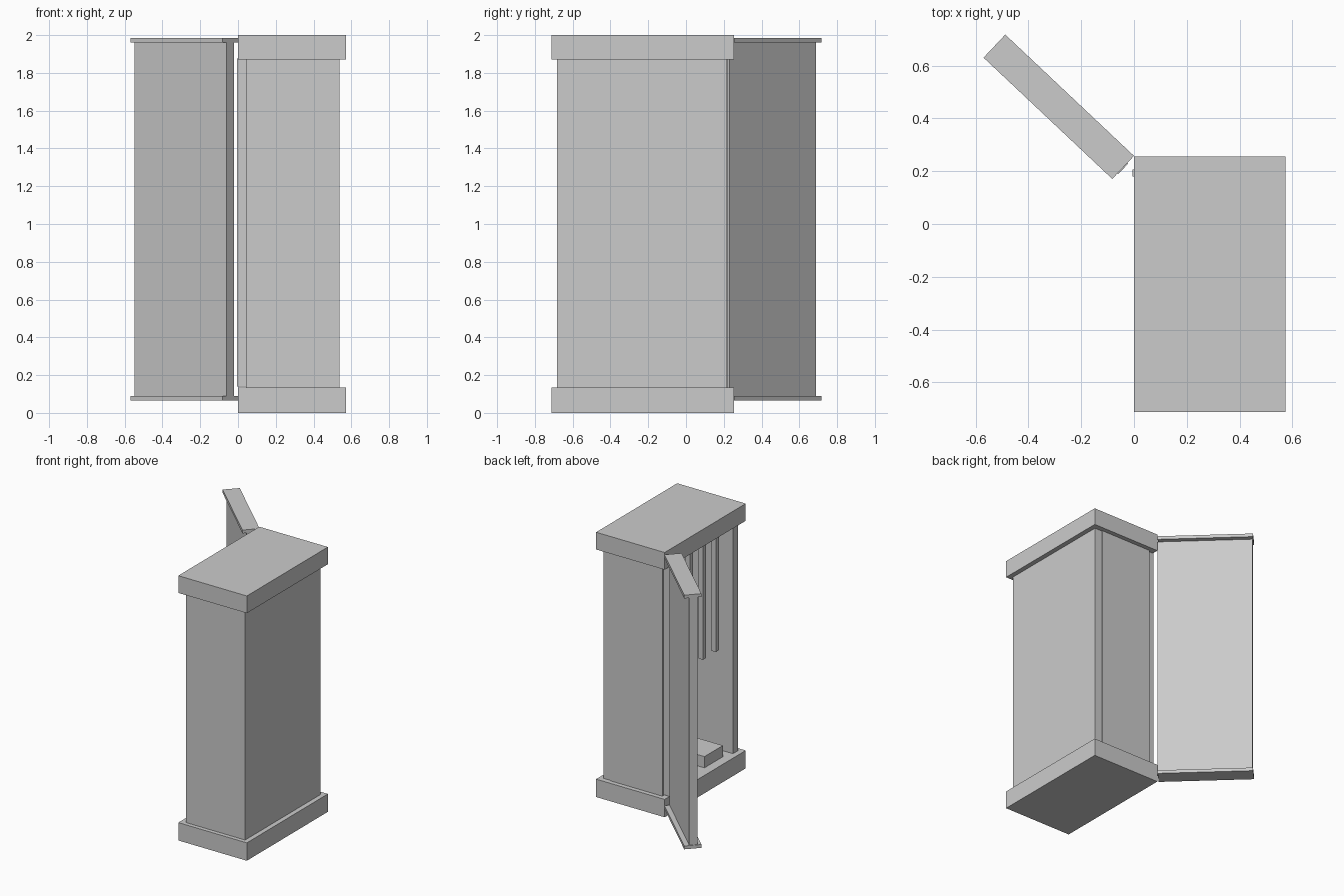
import bpy
from mathutils import Matrix, Vector

if "Cube" in bpy.data.objects:
    bpy.data.objects.remove(bpy.data.objects["Cube"])


def box(name, x, y, z, frame=None):
    """Box from (min, max) ranges, optionally placed by a frame matrix."""
    vs = [Vector((a, b, c)) for a in x for b in y for c in z]
    faces = [(0, 1, 3, 2), (4, 6, 7, 5), (0, 4, 5, 1),
             (2, 3, 7, 6), (0, 2, 6, 4), (1, 5, 7, 3)]
    mesh = bpy.data.meshes.new(name)
    mesh.from_pydata(vs, [], faces)
    ob = bpy.data.objects.new(name, mesh)
    bpy.context.collection.objects.link(ob)
    if frame:
        ob.matrix_world = frame
    return ob


Z0, Z1 = 0.135, 1.87

# plinth and crown slabs
box("plinth", (0, 0.573), (-0.713, 0.255), (0, Z0))
box("crown", (0, 0.573), (-0.713, 0.255), (Z1, 2.0))

# cabinet walls, open on the left side
box("right_wall", (0.475, 0.537), (-0.682, 0.215), (Z0, Z1))
box("front_wall", (0.042, 0.475), (-0.682, -0.62), (Z0, Z1))
box("back_wall", (0.042, 0.475), (0.16, 0.221), (Z0, Z1))
box("door_stop", (-0.006, 0.042), (0.18, 0.206), (0.14, 1.877))

# hanging weights inside
for i in range(4):
    y = -0.49 + 0.155 * i
    box(f"hanging_rod_{i}", (0.08, 0.115), (y - 0.02, y + 0.02), (0.95, Z1))

# block on the cabinet floor
box("floor_block", (0.07, 0.36), (-0.54, -0.32), (Z0, 0.22))

# open door, hinged at the back left corner
hinge = Matrix.Translation((0, 0.258, 0)) @ Matrix.Rotation(2.386, 4, 'Z')
box("door_panel", (-0.004, 0.665), (0.036, 0.092), (0.09, 1.96), hinge)
for name, z in (("door_bottom_rail", (0.065, 0.09)), ("door_top_rail", (1.96, 1.985))):
    box(name, (0, 0.67), (0, 0.12), z, hinge)
